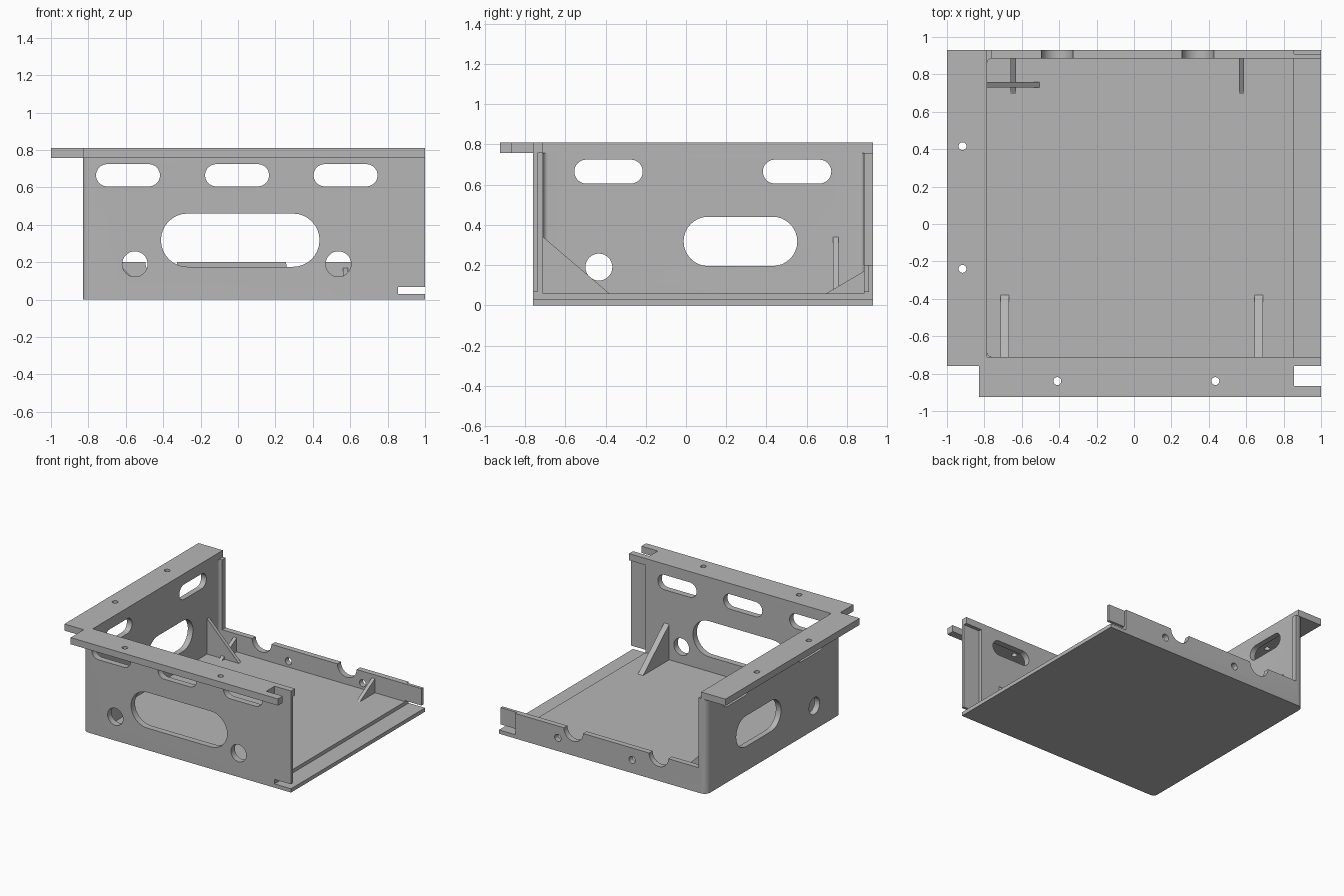
import bpy, bmesh, math

cube = bpy.data.objects.get("Cube")
if cube:
    bpy.data.objects.remove(cube)

grey = bpy.data.materials.new("plain grey")
grey.use_nodes = True
GREY = (0.47, 0.47, 0.47, 1)
grey.diffuse_color = GREY
grey.node_tree.nodes["Principled BSDF"].inputs["Base Color"].default_value = GREY


def prism(name, pts, axis, lo, hi):
    """Extrude a 2D outline along an axis; the outline uses the other two axes in order."""
    place = {"x": lambda u, v, w: (w, u, v),
             "y": lambda u, v, w: (u, w, v),
             "z": lambda u, v, w: (u, v, w)}[axis]
    bm = bmesh.new()
    rings = [[bm.verts.new(place(u, v, w)) for u, v in pts] for w in (lo, hi)]
    bm.faces.new(rings[0])
    bm.faces.new(rings[1])
    n = len(pts)
    for i in range(n):
        j = (i + 1) % n
        bm.faces.new((rings[0][i], rings[0][j], rings[1][j], rings[1][i]))
    bmesh.ops.recalc_face_normals(bm, faces=bm.faces)
    mesh = bpy.data.meshes.new(name)
    bm.to_mesh(mesh)
    bm.free()
    mesh.materials.append(grey)
    ob = bpy.data.objects.new(name, mesh)
    bpy.context.collection.objects.link(ob)
    return ob


def rect(u0, u1, v0, v1):
    return [(u0, v0), (u1, v0), (u1, v1), (u0, v1)]


def left_rounded(u0, u1, v0, v1, r_low, r_high, steps=8):
    """Rectangle with both corners on its low-u side rounded."""
    pts = [(u1, v0), (u1, v1)]
    for r, cv, start in ((r_high, v1 - r_high, 90), (r_low, v0 + r_low, 180)):
        for i in range(steps + 1):
            a = math.radians(start + 90 * i / steps)
            pts.append((u0 + r + r * math.cos(a), cv + r * math.sin(a)))
    return pts


def slot(u0, u1, v0, v1, steps=16):
    """Stadium outline; a square extent gives a circle."""
    r, cv = (v1 - v0) / 2, (v0 + v1) / 2
    ends = [(u1 - r, -90), (u0 + r, 90)]
    round_hole = abs((u1 - u0) - (v1 - v0)) < 0.001
    count = steps if round_hole else steps + 1
    return [(c + r * math.cos(math.radians(s + 180 * i / steps)),
             cv + r * math.sin(math.radians(s + 180 * i / steps)))
            for c, s in ends for i in range(count)]


def circle(u, v, r):
    return slot(u - r, u + r, v - r, v + r)


def cut(target, pts, axis, lo, hi):
    cutter = prism("cutter", pts, axis, lo, hi)
    cutter.hide_render = True
    mod = target.modifiers.new("cut", "BOOLEAN")
    mod.operation = "DIFFERENCE"
    mod.solver = "EXACT"
    mod.object = cutter
    bpy.context.view_layer.objects.active = target
    bpy.ops.object.modifier_apply(modifier=mod.name)
    bpy.data.objects.remove(cutter)


# Main dimensions
LEFT, RIGHT, FRONT, BACK = -0.83, 1.0, -0.76, 0.93
IN_LEFT, IN_FRONT, IN_BACK = -0.785, -0.71, 0.885
FLOOR, RIM, TOP, STEP = 0.058, 0.757, 0.81, 0.855

# Tray: floor and three walls
tray = prism("tray", left_rounded(LEFT, RIGHT, FRONT, BACK, 0.035, 0.05), "z", 0, RIM)
cut(tray, left_rounded(IN_LEFT, 1.2, IN_FRONT, IN_BACK, 0.025, 0.025), "z", FLOOR, 1)

# Low back wall and the recesses along the open side
cut(tray, rect(-0.76, 1.2, 0.2, 1), "y", 0.86, 1.1)
cut(tray, rect(STEP, 1.2, -0.737, IN_BACK), "z", 0.03, 1)
cut(tray, rect(STEP, 1.2, 0.03, 0.066), "y", -1.1, 1.1)
cut(tray, rect(STEP, 1.2, 0.909, 1.1), "z", 0.03, 1)

# Front wall openings
for x in (-0.588, -0.005, 0.575):
    cut(tray, slot(x - 0.171, x + 0.171, 0.605, 0.724), "y", -0.8, -0.65)
cut(tray, slot(-0.412, 0.436, 0.175, 0.46), "y", -0.8, -0.65)
for x in (-0.551, 0.537):
    cut(tray, circle(x, 0.19, 0.068), "y", -0.8, -0.65)

# Side wall openings
for y in (-0.385, 0.552):
    cut(tray, slot(y - 0.17, y + 0.17, 0.605, 0.724), "x", -0.9, -0.7)
cut(tray, slot(-0.012, 0.553, 0.195, 0.44), "x", -0.9, -0.7)
cut(tray, circle(-0.433, 0.19, 0.067), "x", -0.9, -0.7)

# Back wall notches and small holes
for x in (-0.41, 0.342):
    cut(tray, circle(x, 0.2, 0.085), "y", 0.8, 1)
for x in (-0.175, 0.48):
    cut(tray, circle(x, 0.105, 0.028), "y", 0.8, 1)

# Flat mounting flange around the rim
flange = prism("flange", [
    (-1, BACK), (-1, FRONT), (LEFT, FRONT), (LEFT, -0.925), (RIGHT, -0.925),
    (RIGHT, -0.865), (STEP, -0.865), (STEP, FRONT), (RIGHT, FRONT),
    (RIGHT, IN_FRONT), (IN_LEFT, IN_FRONT), (IN_LEFT, BACK)], "z", RIM, TOP)
for x, y in ((-0.917, 0.416), (-0.917, -0.24), (-0.41, -0.84), (0.435, -0.84)):
    cut(flange, circle(x, y, 0.021), "z", 0.7, 0.9)

# Triangular gussets
gussets = []
for i, x in enumerate((-0.692, 0.668)):
    gussets.append(prism(f"front_gusset_{i + 1}",
                         [(IN_FRONT, FLOOR), (-0.38, FLOOR), (IN_FRONT, 0.34)],
                         "x", x - 0.023, x + 0.023))
for i, x in enumerate((-0.645, 0.575)):
    gussets.append(prism(f"back_gusset_{i + 1}",
                         [(IN_BACK, FLOOR), (0.695, FLOOR), (IN_BACK, 0.17)],
                         "x", x - 0.014, x + 0.014))
gussets.append(prism("side_gusset",
                     [(IN_LEFT, FLOOR), (-0.505, FLOOR), (IN_LEFT, 0.34)],
                     "y", 0.731, 0.759))

# Smooth the rounded surfaces, keep edges sharp
bpy.ops.object.select_all(action="DESELECT")
for ob in [tray, flange] + gussets:
    ob.select_set(True)
bpy.context.view_layer.objects.active = tray
bpy.ops.object.shade_smooth_by_angle(angle=math.radians(30))
